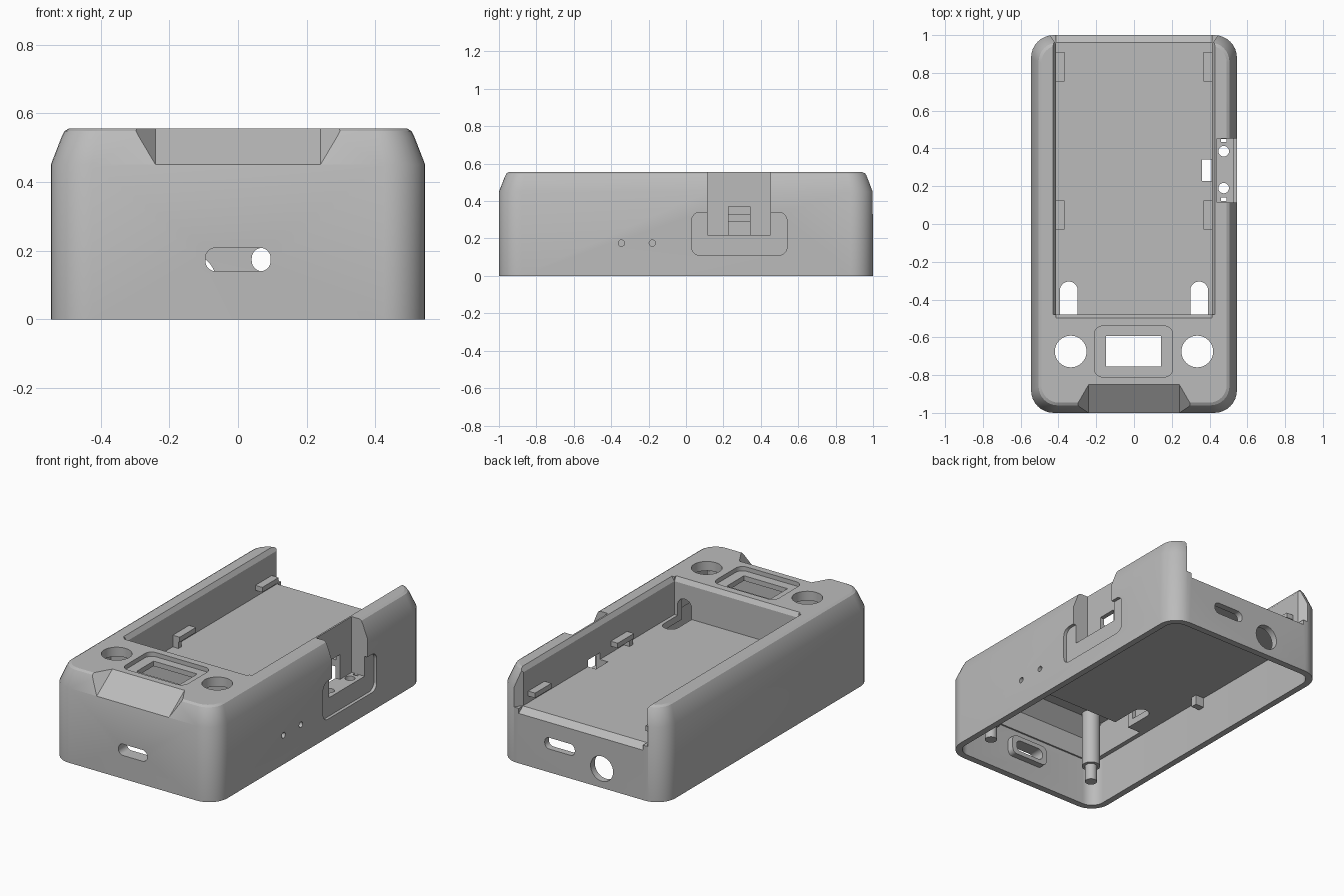
import bpy, bmesh, math
from mathutils import Vector

if "Cube" in bpy.data.objects:
    bpy.data.objects.remove(bpy.data.objects["Cube"], do_unlink=True)

grey = bpy.data.materials.new("plain grey plastic")
grey.use_nodes = True
GREY = (0.5, 0.5, 0.5, 1)
grey.diffuse_color = GREY
grey.node_tree.nodes["Principled BSDF"].inputs["Base Color"].default_value = GREY


def rounded(u0, u1, v0, v1, r, seg=8):
    """Outline of a rounded rectangle."""
    pts = []
    corners = [(u1 - r, v1 - r), (u0 + r, v1 - r), (u0 + r, v0 + r), (u1 - r, v0 + r)]
    for k, (cu, cv) in enumerate(corners):
        for i in range(seg + 1):
            a = math.pi / 2 * (k + i / seg)
            pts.append((cu + r * math.cos(a), cv + r * math.sin(a)))
    return pts


def rect(u0, u1, v0, v1):
    return [(u0, v0), (u1, v0), (u1, v1), (u0, v1)]


def circle(u, v, r, n=32):
    return [(u + r * math.cos(math.tau * i / n), v + r * math.sin(math.tau * i / n)) for i in range(n)]


def loft(name, rings):
    """Closed solid through rings of 3D points."""
    bm = bmesh.new()
    loops = [[bm.verts.new(p) for p in ring] for ring in rings]
    n = len(loops[0])
    for a, b in zip(loops, loops[1:]):
        for i in range(n):
            j = (i + 1) % n
            bm.faces.new((a[i], a[j], b[j], b[i]))
    bm.faces.new(loops[0][::-1])
    bm.faces.new(loops[-1])
    bmesh.ops.remove_doubles(bm, verts=bm.verts, dist=1e-5)
    bmesh.ops.recalc_face_normals(bm, faces=bm.faces)
    mesh = bpy.data.meshes.new(name)
    bm.to_mesh(mesh)
    bm.free()
    mesh.materials.append(grey)
    ob = bpy.data.objects.new(name, mesh)
    bpy.context.collection.objects.link(ob)
    return ob


def prism(name, pts, axis, a, b):
    """Outline extruded along an axis from a to b."""
    place = {"x": lambda u, v, t: (t, u, v),
             "y": lambda u, v, t: (u, t, v),
             "z": lambda u, v, t: (u, v, t)}[axis]
    return loft(name, [[place(u, v, t) for u, v in pts] for t in (a, b)])


helpers = []


def boolean(operand, operation="DIFFERENCE"):
    m = shell.modifiers.new(operand.name, "BOOLEAN")
    m.object, m.operation, m.solver = operand, operation, "EXACT"
    operand.hide_render = True
    helpers.append(operand)


def cut(pts, axis, a, b):
    boolean(prism("cutter", pts, axis, a, b))


def add(pts, axis, a, b):
    boolean(prism("addition", pts, axis, a, b), "UNION")


# Outer body with sloped, rounded upper edge
X, TOP, FLOOR = 0.545, 0.556, 0.33
levels = [(0, 0), (0.45, 0), (0.53, 0.031), (0.548, 0.04), (TOP, 0.054)]
shell = loft("case_shell", [[(u, v, z) for u, v in rounded(d - X, X - d, d - 1, 1 - d, 0.12 - d * 0.5)]
                            for z, d in levels])

# Hollow underside: low under the bay, tall under the control block
cut(rounded(-0.507, 0.507, -0.96, 0.96, 0.08), "z", -0.1, 0.29)
cut([(-0.95, 0.2), (-0.95, 0.42), (-0.86, 0.5), (-0.52, 0.5), (-0.52, 0.2)], "x", -0.48, 0.48)

# Housing behind the side pocket and frame around the front port
add(rect(0.07, 0.5, 0.19, 0.31), "x", 0.41, 0.53)
add(rounded(-0.125, 0.125, 0.115, 0.235, 0.03), "y", -0.97, -0.92)

# Open bay with chamfered rim and sloped rear lip
cut([(-0.48, FLOOR), (0.96, FLOOR), (1.0, 0.3), (1.1, 0.225), (1.1, 0.65),
     (-0.52, 0.65), (-0.497, TOP), (-0.48, 0.53)], "x", -0.413, 0.413)
cut([(-0.413, 0.53), (0.413, 0.53), (0.43, TOP), (0.43, 0.65), (-0.43, 0.65), (-0.43, TOP)], "y", -0.48, 1.1)
cut([(-0.41, 0.95), (0.41, 0.95), (0.46, 1.02), (-0.46, 1.02)], "z", FLOOR, 0.7)

# Sloped front notch with flared sides
slope = Vector((0, -0.15, -0.106)).normalized()
normal = Vector((0, slope.z, -slope.y))
start = Vector((0, -0.85, TOP))
section = [(-0.24, 0), (0.24, 0), (0.44, 0.2), (-0.44, 0.2)]
boolean(loft("notch_cutter", [[start + slope * t + normal * h + Vector((w, 0, 0)) for w, h in section]
                              for t in (-0.2, 0.35)]))

# Display recess and window, with a round button hole on each side
cut(rounded(-0.21, 0.205, -0.81, -0.54, 0.045), "z", 0.53, 0.7)
cut(rect(-0.147, 0.143, -0.755, -0.592), "z", 0.4, 0.6)
for s in (-1, 1):
    cut(circle(s * 0.335, -0.675, 0.084), "z", 0.4, 0.7)
    # Cable passage through the bay floor and front wall
    c = s * 0.345
    cut(rounded(c - 0.047, c + 0.047, -0.47 - 0.1, -0.305, 0.046), "z", 0.2, 0.36)
    cut(rounded(c - 0.047, c + 0.047, 0.25, 0.44, 0.046), "y", -0.56, -0.44)

# Side pocket, its shallow surround, screw holes and contact slot
cut(rounded(0.03, 0.54, 0.11, 0.34, 0.045), "x", 0.526, 0.7)
cut(rect(0.115, 0.452, 0.22, 0.7), "x", 0.44, 0.7)
for y in (0.19, 0.385):
    cut(circle(0.475, y, 0.028, 20), "z", 0.1, 0.3)
for y in (0.13, 0.442):
    cut(rect(0.46, 0.49, y - 0.009, y + 0.009), "z", 0.1, 0.3)
cut(rect(0.228, 0.342, 0.22, 0.37), "x", 0.36, 0.46)
cut(rect(0.362, 0.405, 0.232, 0.342), "z", 0.1, 0.36)

# Ports and indicator holes
cut(rounded(-0.095, 0.095, 0.14, 0.208, 0.03), "y", -1.1, -0.85)
cut(rounded(0.04, 0.24, 0.14, 0.208, 0.03), "y", 0.9, 1.1)
cut(circle(-0.14, 0.115, 0.075), "y", 0.9, 1.1)
for y in (-0.345, -0.18):
    cut(circle(y, 0.175, 0.017, 16), "x", 0.45, 0.6)

# Bake the booleans and drop the helpers
bpy.context.view_layer.update()
graph = bpy.context.evaluated_depsgraph_get()
baked = bpy.data.meshes.new_from_object(shell.evaluated_get(graph))
shell.modifiers.clear()
shell.data = baked
baked.materials.clear()
baked.materials.append(grey)
for poly in baked.polygons:
    poly.material_index = 0
for h in helpers:
    bpy.data.objects.remove(h, do_unlink=True)

# Retaining tabs in the bay, clips below it, and screw posts
smooth = [shell]
for s, side in ((-1, "right"), (1, "left")):
    for y, end in ((-0.03, "front"), (0.755, "rear")):
        prism(f"{side}_{end}_tab", rect(y, y + 0.155, 0.37, 0.4), "x", s * 0.367, s * 0.42)
        prism(f"{side}_{end}_clip", rect(y, y + 0.04, 0.23, 0.3), "x", s * 0.45, s * 0.515)
    prism(f"{side}_front_tab_leg", rect(-0.03, 0.0, 0.325, 0.375), "x", s * 0.375, s * 0.42)
    smooth.append(prism(f"{side}_post", circle(s * 0.37, -0.82, 0.052, 24), "z", 0.16, 0.5))
    smooth.append(prism(f"{side}_post_tip", circle(s * 0.37, -0.82, 0.034, 24), "z", 0.06, 0.17))

for ob in smooth:
    bpy.ops.object.select_all(action="DESELECT")
    ob.select_set(True)
    bpy.context.view_layer.objects.active = ob
    bpy.ops.object.shade_smooth_by_angle(angle=math.radians(25))
